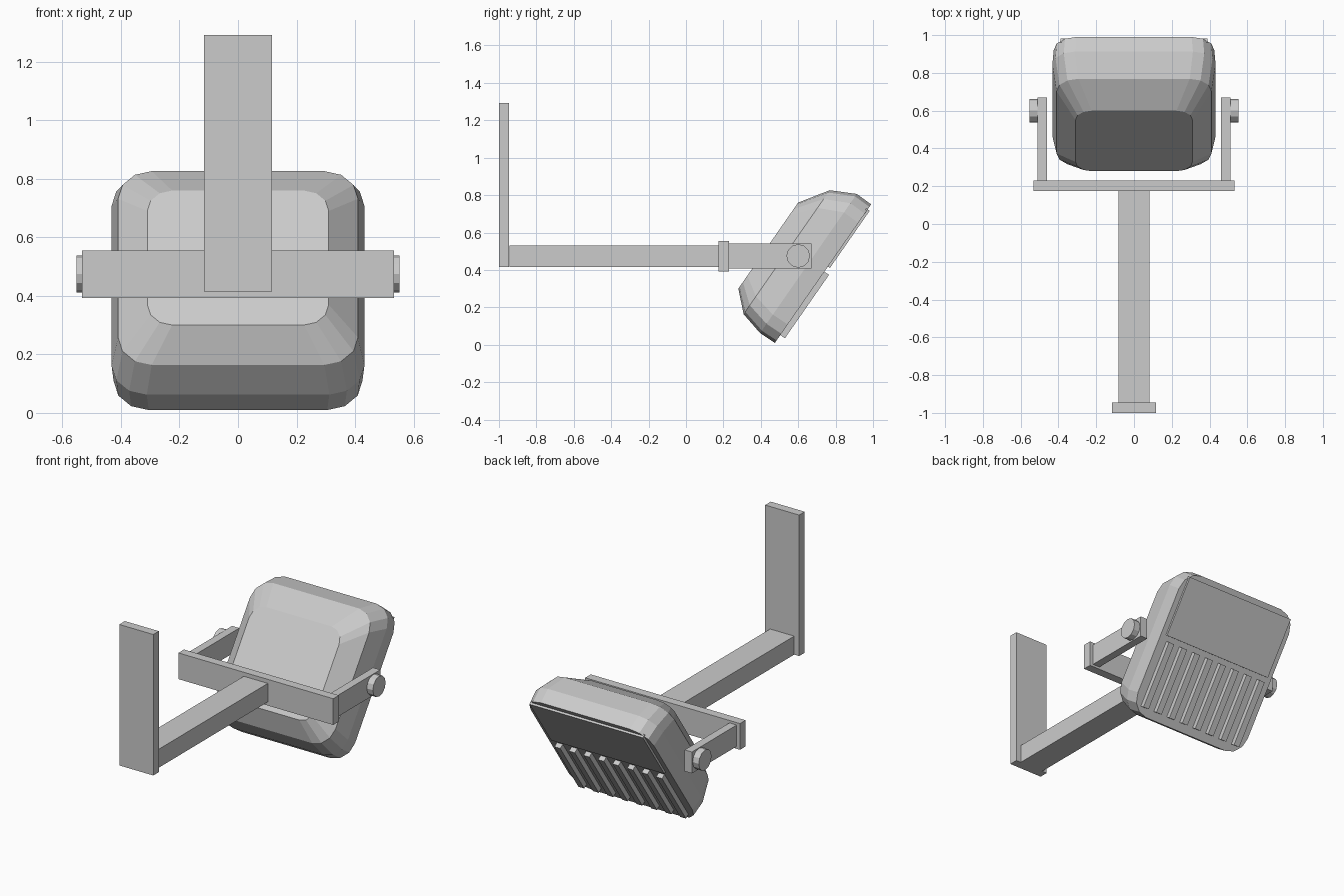
import bpy, bmesh, math
from mathutils import Matrix, Vector

if "Cube" in bpy.data.objects:
    bpy.data.objects.remove(bpy.data.objects["Cube"])

grey = bpy.data.materials.new("light grey")
grey.diffuse_color = (0.6, 0.6, 0.6, 1)
grey.use_nodes = True
grey.node_tree.nodes["Principled BSDF"].inputs["Base Color"].default_value = grey.diffuse_color


def finish(name, bm, matrix=None):
    bmesh.ops.recalc_face_normals(bm, faces=bm.faces)
    mesh = bpy.data.meshes.new(name)
    bm.to_mesh(mesh)
    bm.free()
    mesh.materials.append(grey)
    obj = bpy.data.objects.new(name, mesh)
    bpy.context.collection.objects.link(obj)
    if matrix:
        obj.matrix_world = matrix
    return obj


def box(name, x, y, z, matrix=None):
    """Box from (min, max) ranges."""
    bm = bmesh.new()
    r = (x, y, z)
    mid = Vector([(a + b) / 2 for a, b in r])
    size = [b - a for a, b in r]
    bmesh.ops.create_cube(bm, size=1, matrix=Matrix.Translation(mid) @ Matrix.Diagonal((*size, 1)))
    return finish(name, bm, matrix)


def rounded_ring(half_x, v0, v1, depth, radius, segments=3):
    """Points of a rounded rectangle at one depth."""
    mid, half_v = (v0 + v1) / 2, (v1 - v0) / 2
    pts = []
    for q, (sx, sv) in enumerate([(1, 1), (-1, 1), (-1, -1), (1, -1)]):
        for i in range(segments + 1):
            a = math.pi / 2 * (q + i / segments)
            pts.append((sx * (half_x - radius) + radius * math.cos(a),
                        mid + sv * (half_v - radius) + radius * math.sin(a), depth))
    return pts


# Wall plate, arm and yoke
box("wall_plate", (-0.117, 0.117), (-1, -0.945), (0.415, 1.292))
box("arm", (-0.083, 0.083), (-0.945, 0.18), (0.415, 0.53))
box("yoke_bar", (-0.533, 0.533), (0.175, 0.23), (0.392, 0.555))
for side, s in (("left", -1), ("right", 1)):
    box(side + "_yoke_arm", tuple(sorted((s * 0.46, s * 0.51))), (0.23, 0.67), (0.407, 0.54))
    bm = bmesh.new()
    bmesh.ops.create_cone(bm, cap_ends=True, segments=12, radius1=0.063, radius2=0.063, depth=0.043,
                          matrix=Matrix.Translation((s * 0.5305, 0.6, 0.475))
                          @ Matrix.Rotation(math.pi / 2, 4, 'Y'))
    finish(side + "_knob", bm)

# Lamp frame: local x = width, local y = up the lens, local z = out of the lens
up = Vector((0, 0.571, 0.821)).normalized()
out = Vector((0, up.z, -up.y))
right = up.cross(out)
lamp = Matrix((right, up, out)).transposed().to_4x4()
lamp.translation = (0, 0.7325, 0.38)

# Lamp housing lofted through four rounded rings
rings = [rounded_ring(0.425, -0.451, 0.451, 0, 0.12),
         rounded_ring(0.432, -0.453, 0.453, -0.095, 0.12),
         rounded_ring(0.41, -0.42, 0.387, -0.225, 0.115),
         rounded_ring(0.31, -0.324, 0.236, -0.326, 0.085)]
bm = bmesh.new()
loops = [[bm.verts.new(p) for p in ring] for ring in rings]
n = len(loops[0])
for a, b in zip(loops, loops[1:]):
    for i in range(n):
        j = (i + 1) % n
        bm.faces.new((a[i], a[j], b[j], b[i]))
bm.faces.new(loops[0])
bm.faces.new(loops[-1])
finish("lamp_housing", bm, lamp)

# Lens plate and cooling ribs on the lamp face
box("lens_plate", (-0.39, 0.39), (0.046, 0.418), (-0.01, 0.013), lamp)
for i in range(8):
    x = -0.35 + 0.1 * i
    box(f"rib_{i + 1}", (x - 0.02, x + 0.02), (-0.4, 0.013), (-0.01, 0.03), lamp)
